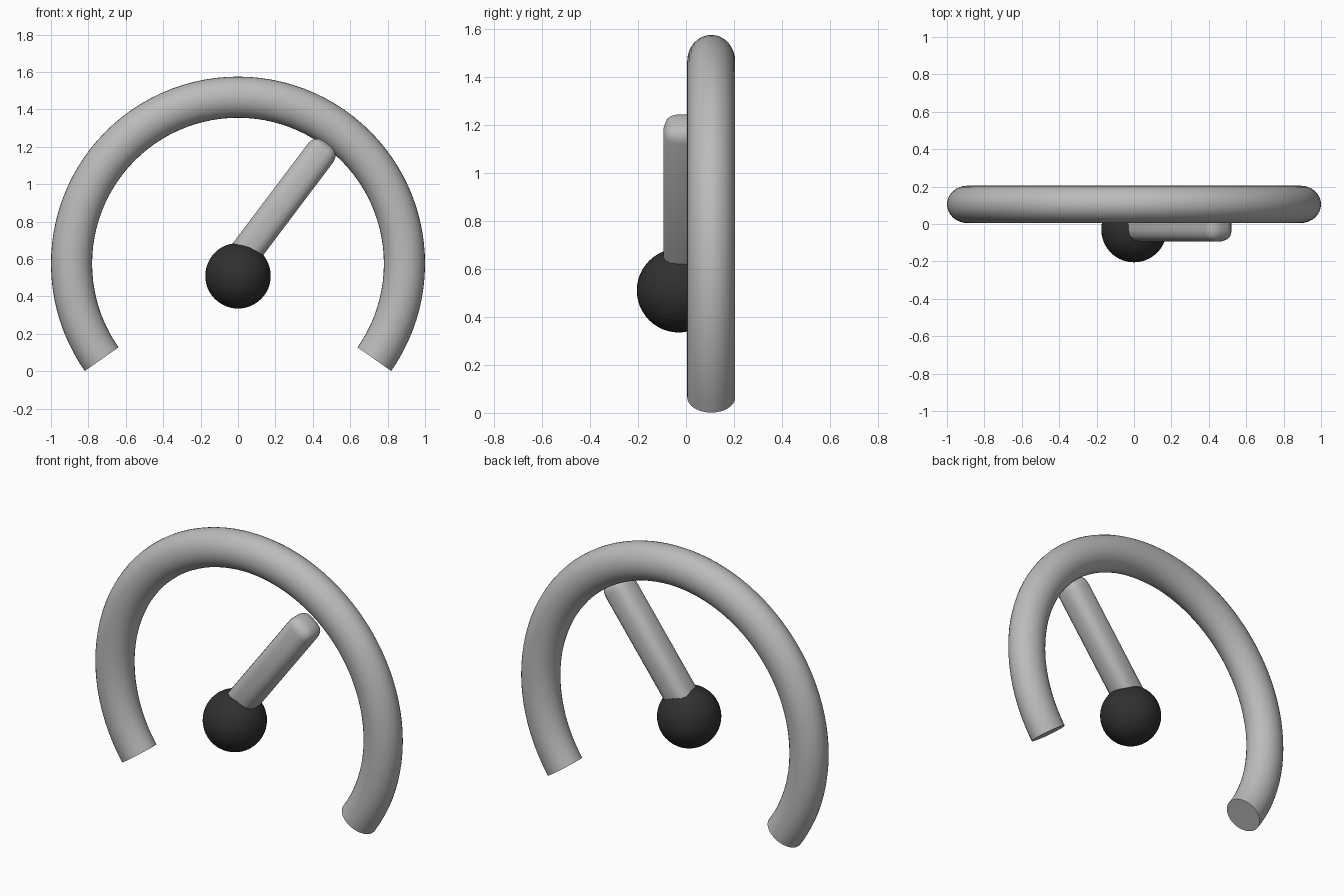
import bpy, bmesh, math
from mathutils import Matrix, Vector

if "Cube" in bpy.data.objects:
    bpy.data.objects.remove(bpy.data.objects["Cube"])


def material(name, value):
    m = bpy.data.materials.new(name)
    m.diffuse_color = (value, value, value, 1)
    m.use_nodes = True
    m.node_tree.nodes["Principled BSDF"].inputs["Base Color"].default_value = m.diffuse_color
    return m


GREY = material("light grey", 0.50)
DARK = material("charcoal", 0.03)


def finish(name, bm, mat, angle):
    bmesh.ops.recalc_face_normals(bm, faces=bm.faces[:])
    mesh = bpy.data.meshes.new(name)
    bm.to_mesh(mesh)
    bm.free()
    mesh.materials.append(mat)
    obj = bpy.data.objects.new(name, mesh)
    bpy.context.collection.objects.link(obj)
    bpy.ops.object.select_all(action='DESELECT')
    bpy.context.view_layer.objects.active = obj
    obj.select_set(True)
    bpy.ops.object.shade_smooth_by_angle(angle=math.radians(angle))
    return obj


# Open dial ring: an oval section spun through 250 degrees, with flat ends
START = math.radians(-35)
CENTRE = Vector((0, 0.105, 0.575))
bm = bmesh.new()
radial = Vector((math.cos(START), 0, math.sin(START)))
section = []
for i in range(32):
    a = math.tau * i / 32
    p = CENTRE + radial * (0.89 + 0.11 * math.cos(a))
    section.append(bm.verts.new(p + Vector((0, 0.1 * math.sin(a), 0))))
cap = bm.faces.new(section)
end = bmesh.ops.spin(bm, geom=list(cap.edges) + section, cent=CENTRE,
                     axis=(0, -1, 0), angle=math.radians(250), steps=72)
last = [e for e in end["geom_last"] if isinstance(e, bmesh.types.BMEdge)]
bmesh.ops.contextual_create(bm, geom=last)
finish("dial_ring", bm, GREY, 40)

# Pivot ball
bm = bmesh.new()
bmesh.ops.create_uvsphere(bm, u_segments=40, v_segments=24, radius=0.175,
                          matrix=Matrix.Translation((0, -0.03, 0.51)))
finish("pivot_ball", bm, DARK, 40)

# Pointer: a rounded bar leaning to the right, its foot sunk into the ball
bm = bmesh.new()
bmesh.ops.create_cube(bm, size=1, matrix=Matrix.Diagonal((0.168, 0.168, 0.84, 1)))
bmesh.ops.bevel(bm, geom=bm.edges[:], offset=0.058, segments=3, profile=0.5,
                affect='EDGES')
pointer = finish("pointer", bm, GREY, 60)
pointer.location = (0.226, -0.01, 0.881)
pointer.rotation_euler = (0, math.radians(37), 0)
